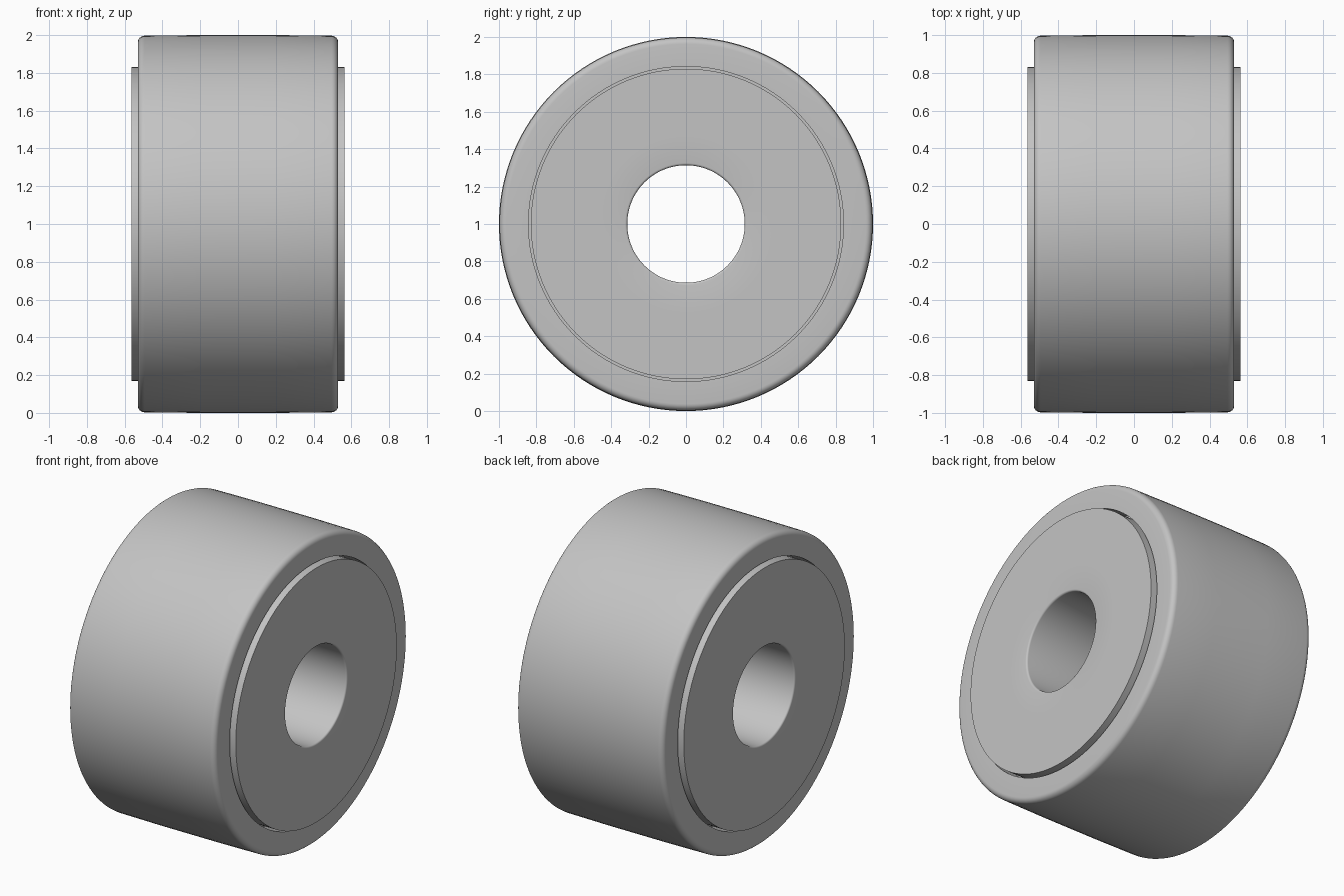
import bpy
import bmesh
import math

SEGMENTS = 128
CENTRE_Z = 1.0

cube = bpy.data.objects.get("Cube")
if cube:
    bpy.data.objects.remove(cube, do_unlink=True)

steel = bpy.data.materials.new("steel_grey")
steel.use_nodes = True
grey = (0.55, 0.55, 0.55, 1)
steel.diffuse_color = grey
steel.node_tree.nodes["Principled BSDF"].inputs["Base Color"].default_value = grey


def lathe(name, profile):
    """Revolve a closed (x, radius) profile around the x axis."""
    bm = bmesh.new()
    rings = []
    for i in range(SEGMENTS):
        a = 2 * math.pi * i / SEGMENTS
        rings.append([bm.verts.new((x, r * math.cos(a), r * math.sin(a)))
                      for x, r in profile])
    n = len(profile)
    for i in range(SEGMENTS):
        p, q = rings[i], rings[(i + 1) % SEGMENTS]
        for j in range(n):
            k = (j + 1) % n
            bm.faces.new((p[j], p[k], q[k], q[j]))
    bmesh.ops.recalc_face_normals(bm, faces=bm.faces)
    mesh = bpy.data.meshes.new(name)
    bm.to_mesh(mesh)
    bm.free()
    mesh.materials.append(steel)
    obj = bpy.data.objects.new(name, mesh)
    obj.location.z = CENTRE_Z
    bpy.context.collection.objects.link(obj)
    bpy.ops.object.select_all(action='DESELECT')
    obj.select_set(True)
    bpy.context.view_layer.objects.active = obj
    bpy.ops.object.shade_smooth_by_angle(angle=math.radians(35))
    return obj


def fillet(cx, cr, radius, start, end, steps=6):
    """Points of a rounded corner, angles in degrees from +x towards +radius."""
    angles = [math.radians(start + (end - start) * i / steps) for i in range(steps + 1)]
    return [(cx + radius * math.cos(a), cr + radius * math.sin(a)) for a in angles]


def mirrored(half):
    """Close a right-hand half profile with its mirror image."""
    return half + [(-x, r) for x, r in reversed(half)]


# Outer ring: very slight crown, rounded shoulders, stepped bore
FACE, EDGE = 0.53, 0.035
lathe("outer_ring", mirrored(
    [(0.2, 1.0)]
    + fillet(FACE - EDGE, 0.997 - EDGE, EDGE, 90, 0)
    + [(FACE, 0.842), (0.4, 0.842), (0.4, 0.72)]))

# Inner ring with softly rounded bore edges
END, SOFT = 0.565, 0.012
lathe("inner_ring", mirrored(
    [(END, 0.48)] + fillet(END - SOFT, 0.314 + SOFT, SOFT, 0, -90, 4)))

# End washers, set flush with the inner ring
for side, label in ((1, "left"), (-1, "right")):
    lathe(label + "_end_washer", [(side * x, r) for x, r in (
        (END, 0.48), (END, 0.83), (0.41, 0.83), (0.41, 0.48))])
